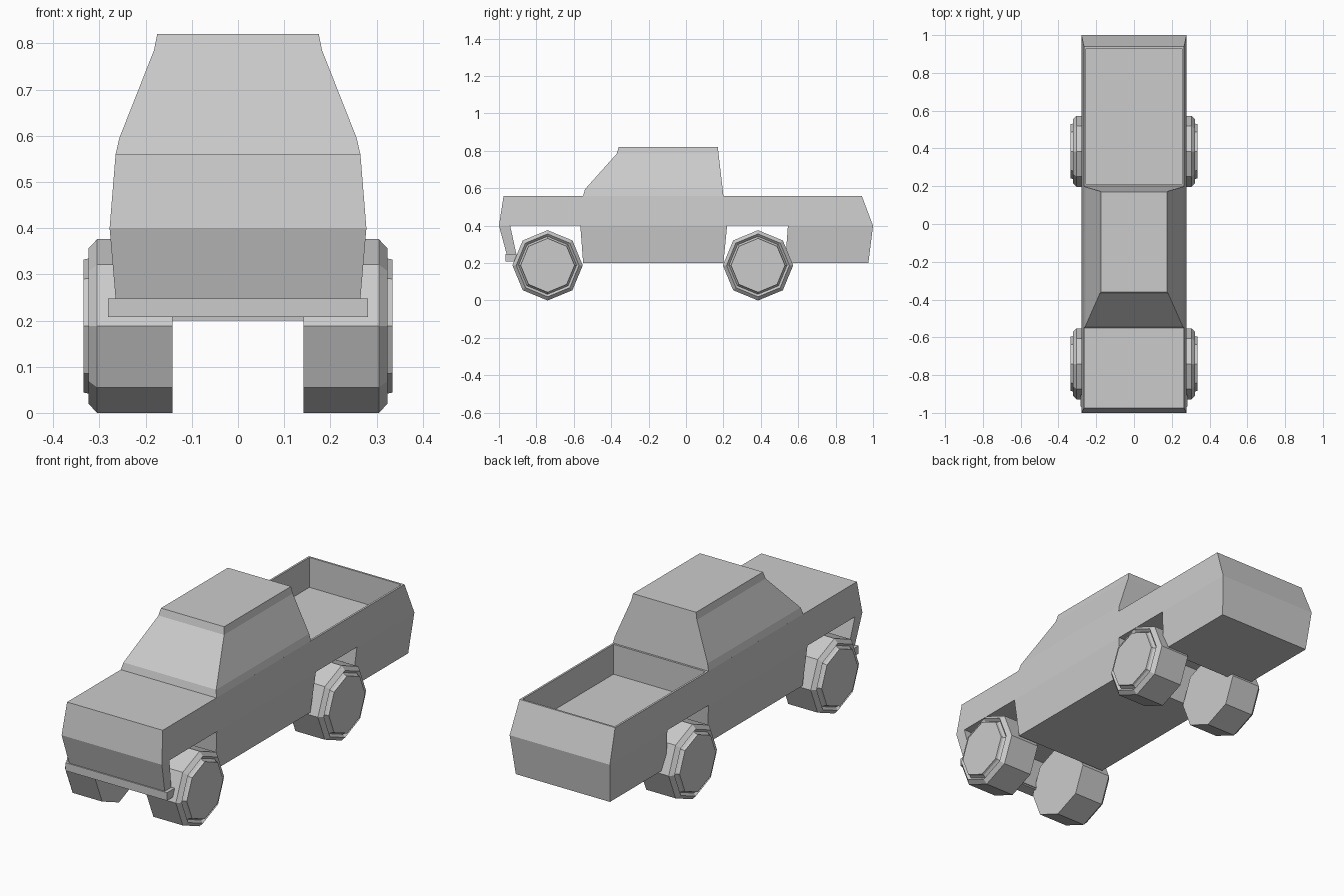
import bpy, bmesh
from math import sin, cos, tau

if "Cube" in bpy.data.objects:
    bpy.data.objects.remove(bpy.data.objects["Cube"])


def finish(name, bm):
    bmesh.ops.recalc_face_normals(bm, faces=bm.faces)
    me = bpy.data.meshes.new(name)
    bm.to_mesh(me)
    bm.free()
    ob = bpy.data.objects.new(name, me)
    bpy.context.collection.objects.link(ob)
    return ob


def loft(bm, rings, cap_start=True, cap_end=True):
    loops = [[bm.verts.new(p) for p in ring] for ring in rings]
    n = len(loops[0])
    for a, b in zip(loops, loops[1:]):
        for i in range(n):
            j = (i + 1) % n
            bm.faces.new((a[i], a[j], b[j], b[i]))
    if cap_start:
        bm.faces.new(loops[0])
    if cap_end:
        bm.faces.new(loops[-1])


# Body: side panels in (y, z), bulging to a waistline at z = 0.40
pts = [(-1, .40), (-.94, .40), (-.565, .40), (.22, .40), (.545, .40), (1, .40),
       (.94, .56), (.2, .56), (-.975, .56),
       (-.95, .215), (-.90, .215), (-.55, .2), (.2, .2), (.53, .2), (.975, .2)]
panels = [(0, 1, 2, 3, 4, 5, 6, 7, 8), (9, 10, 1, 0), (11, 12, 3, 2), (13, 14, 5, 4)]


def half_width(z):
    return .278 - (abs(z - .40) * (.081 if z > .40 else .085))


bm = bmesh.new()
left, right = [[bm.verts.new((s * half_width(z), y, z)) for y, z in pts] for s in (-1, 1)]
edges = [(p[i], p[(i + 1) % len(p)]) for p in panels for i in range(len(p))]
for p in panels:
    bm.faces.new([left[i] for i in p])
    bm.faces.new([right[i] for i in p])
bed = None
for a, b in edges:
    if (b, a) not in edges:
        f = bm.faces.new((left[a], left[b], right[b], right[a]))
        if (a, b) == (6, 7):
            bed = f
bmesh.ops.recalc_face_normals(bm, faces=bm.faces)
# Cargo bed: rim, then sunken floor
bmesh.ops.inset_individual(bm, faces=[bed], thickness=.014)
floor = bmesh.ops.extrude_discrete_faces(bm, faces=[bed])["faces"][0]
for v in floor.verts:
    v.co.z = .41
finish("body", bm)

# Cabin: stacked rectangles (z, front y, back y, half width)
levels = [(.56, -.55, .2, .265), (.595, -.54, .196, .257),
          (.785, -.37, .174, .182), (.82, -.36, .17, .175)]
bm = bmesh.new()
loft(bm, [[(-w, f, z), (w, f, z), (w, b, z), (-w, b, z)] for z, f, b, w in levels],
     cap_start=False)
finish("cabin", bm)

# Front bumper
bm = bmesh.new()
loft(bm, [[(-.282, f, z), (.282, f, z), (.282, b, z), (-.282, b, z)]
          for z, f, b in [(.208, -.965, -.905), (.248, -.965, -.905)]])
finish("front_bumper", bm)

# Wheels: octagonal tyre with a lip and a raised hub, profile (x, radius)
tyre = [(.142, .188), (.305, .188), (.324, .168), (.312, .155), (.324, .146), (.335, .144)]
for place, cy in (("front", -.74), ("rear", .385)):
    for side, s in (("left", -1), ("right", 1)):
        bm = bmesh.new()
        loft(bm, [[(s * x, cy + r * cos(tau * k / 8), .188 + r * sin(tau * k / 8))
                   for k in range(8)] for x, r in tyre])
        finish(f"{place}_{side}_wheel", bm)
